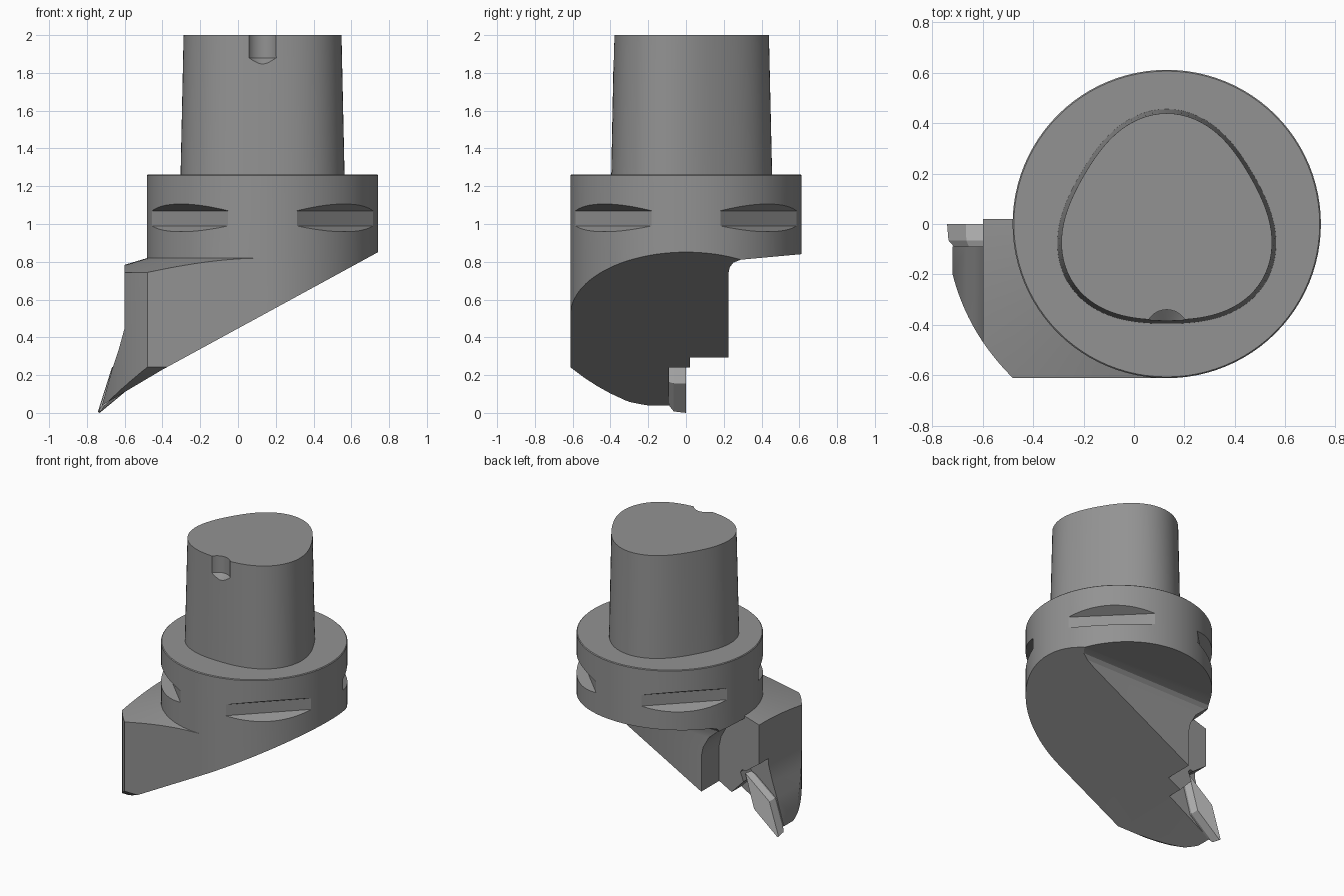
import bpy, bmesh, math
from mathutils import Vector

if "Cube" in bpy.data.objects:
    bpy.data.objects.remove(bpy.data.objects["Cube"])

CX = 0.13   # axis of the shank and flange
R = 0.612   # flange radius
SEG = 96


def make(name, bm):
    bmesh.ops.recalc_face_normals(bm, faces=bm.faces)
    me = bpy.data.meshes.new(name)
    bm.to_mesh(me)
    bm.free()
    ob = bpy.data.objects.new(name, me)
    bpy.context.collection.objects.link(ob)
    return ob


def loft(name, rings):
    """Closed solid through rings of equal point count."""
    bm = bmesh.new()
    vs = [[bm.verts.new(p) for p in r] for r in rings]
    n = len(vs[0])
    for a, b in zip(vs, vs[1:]):
        for i in range(n):
            j = (i + 1) % n
            bm.faces.new((a[i], a[j], b[j], b[i]))
    bm.faces.new(vs[0][::-1])
    bm.faces.new(vs[-1])
    return make(name, bm)


def prism(name, pts, axis, a, b):
    """Extrude a 2D profile along an axis from a to b."""
    put = {'x': lambda p, t: (t, p[0], p[1]),
           'y': lambda p, t: (p[0], t, p[1]),
           'z': lambda p, t: (p[0], p[1], t)}[axis]
    return loft(name, [[put(p, t) for p in pts] for t in (a, b)])


def lathe(name, profile, x=CX, y=0.0, seg=SEG):
    """Stack of circles given as (radius, z)."""
    return loft(name, [[(x + r * math.cos(2 * math.pi * i / seg),
                         y + r * math.sin(2 * math.pi * i / seg), z)
                        for i in range(seg)] for r, z in profile])


def boolean(ob, tool, op='DIFFERENCE'):
    m = ob.modifiers.new(op, 'BOOLEAN')
    m.operation, m.object, m.solver = op, tool, 'EXACT'
    bpy.context.view_layer.objects.active = ob
    bpy.ops.object.modifier_apply(modifier=m.name)
    bpy.data.objects.remove(tool)


def paint(ob, name, v):
    mat = bpy.data.materials.new(name)
    mat.diffuse_color = (v, v, v, 1)
    mat.use_nodes = True
    mat.node_tree.nodes["Principled BSDF"].inputs["Base Color"].default_value = mat.diffuse_color
    ob.data.materials.clear()
    ob.data.materials.append(mat)


# Tapered three-lobed shank
def lobes(z, k):
    out = []
    for i in range(SEG):
        t = 2 * math.pi * i / SEG
        r = k * (0.426 + 0.03 * math.cos(3 * (t - math.pi / 2)))
        out.append((CX + r * math.cos(t), r * math.sin(t), z))
    return out


shank = loft("tapered_shank", [lobes(1.26, 1.0), lobes(2.0, 0.963)])
boolean(shank, lathe("notch_cutter", [(0.004, 1.82), (0.085, 1.88), (0.085, 2.1)],
                     y=-0.425, seg=32))

# Flange and round body, relieved at the back
body = lathe("flange_body", [(R, 0.0), (R, 1.257), (R - 0.005, 1.262)])
boolean(body, prism("back_cutter", [
    (0.225, -0.1), (0.225, 0.74), (0.231, 0.77), (0.25, 0.795), (0.29, 0.811),
    (0.75, 0.853), (0.75, -0.1)], 'x', -1, 1))
boolean(body, prism("side_cutter", [
    (-0.28, -0.1), (-0.28, 0.55), (-0.295, 0.62), (-0.34, 0.70), (-0.42, 0.77),
    (-0.5, 0.81), (-0.7, 0.81), (-0.7, -0.1)], 'y', 0.02, 0.4))

# Cutting head reaching out to the left
p0, p1, p2 = Vector((-0.72, -0.2)), Vector((-0.66, -0.435)), Vector((-0.48, -R))
arc = [tuple(p0 * (1 - t) ** 2 + p1 * 2 * t * (1 - t) + p2 * t * t)
       for t in (i / 16 for i in range(17))]
head = prism("head", [(-0.72, 0.02)] + arc + [(CX, -R), (CX, 0.02)], 'z', 0.0, 0.95)
boolean(head, lathe("cone_top", [(1.2, -0.1), (1.2, 0.643), (0.3, 0.913)]), 'INTERSECT')
boolean(head, prism("nose_cutter", [
    (-0.6, 1.0), (-0.6, 0.45), (-0.63, 0.34), (-0.665, 0.235), (-0.722, 0.035),
    (-1.0, 0.035), (-1.0, 1.0)], 'y', -1, 1))
boolean(body, head, 'UNION')

# Slanted underside, rounded front lower edge and insert pocket
boolean(body, prism("slant_cutter", [
    (1.0, 0.9917), (-0.4, 0.229), (-0.9, -0.067), (-0.9, -0.3), (1.0, -0.3)], 'y', -1, 1))
boolean(body, prism("edge_cutter", [
    (-0.71, 0.325), (-0.61, 0.24), (-0.54, 0.187), (-0.47, 0.142), (-0.4, 0.103),
    (-0.32, 0.066), (-0.25, 0.04), (-0.25, -0.2), (-0.71, -0.2)], 'x', -1, -0.36))
boolean(body, prism("pocket_cutter", [
    (-0.9, 0.5), (-0.6, 0.5), (-0.49, 0.42), (-0.465, 0.425), (-0.45, 0.405),
    (-0.475, 0.34), (-0.38, 0.24), (-0.38, -0.1), (-0.9, -0.1)], 'y', -0.09, 0.15))

# Four gripper grooves around the flange
for k in range(4):
    a = math.radians(45 + 90 * k)
    d, s = Vector((math.cos(a), math.sin(a), 0)), Vector((-math.sin(a), math.cos(a), 0))
    prof = [(0.5416, 0.99), (0.5416, 1.07), (0.68, 1.141), (0.68, 0.929)]
    boolean(body, loft("groove_cutter", [
        [Vector((CX, 0, z)) + d * r + s * t for r, z in prof] for t in (-0.5, 0.5)]))

# Diamond cutting insert, narrower at its seat
diamond = [(-0.742, 0.006), (-0.732, 0.0), (-0.545, 0.155), (-0.475, 0.395), (-0.668, 0.24)]
mx, mz = -0.605, 0.1975
insert = loft("cutting_insert", [
    [(mx + (x - mx) * k, y, mz + (z - mz) * k) for x, z in diamond]
    for y, k in ((-0.09, 0.8), (-0.065, 0.96), (0.0, 1.0))])

# Greys and smooth shading with crisp edges
paint(shank, "dark_steel", 0.29)
paint(body, "dark_steel_body", 0.29)
paint(insert, "insert_grey", 0.6)
bpy.ops.object.select_all(action='DESELECT')
for ob in (shank, body):
    ob.select_set(True)
bpy.context.view_layer.objects.active = body
bpy.ops.object.shade_smooth_by_angle(angle=math.radians(25))
